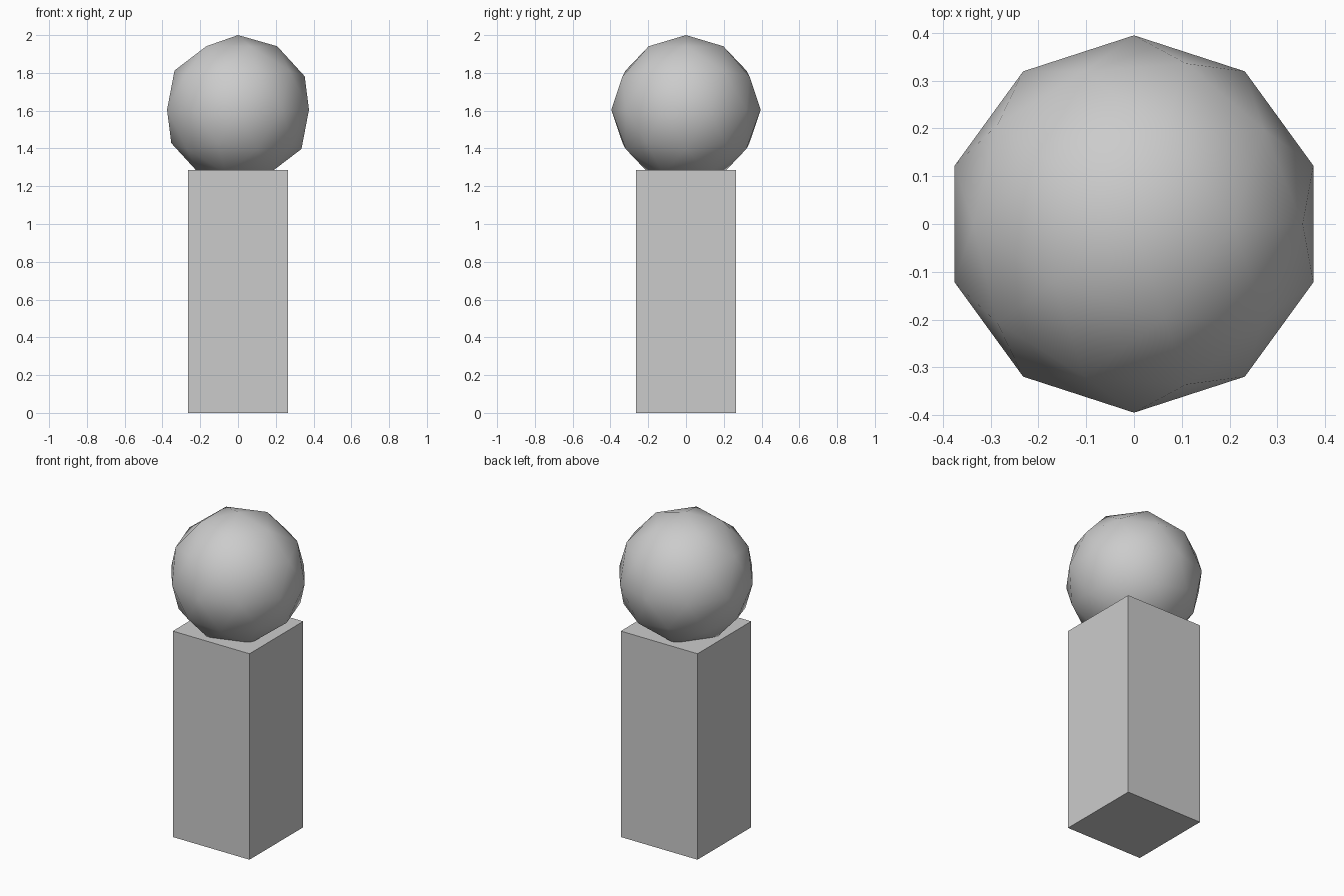
import bpy

if "Cube" in bpy.data.objects:
    bpy.data.objects.remove(bpy.data.objects["Cube"])

POST_WIDTH, POST_HEIGHT = 0.53, 1.286
BALL_RADIUS = 0.395

# square post
bpy.ops.mesh.primitive_cube_add(size=1, location=(0, 0, POST_HEIGHT / 2))
post = bpy.context.object
post.name = "post"
post.scale = (POST_WIDTH, POST_WIDTH, POST_HEIGHT)
bpy.ops.object.transform_apply(location=False, rotation=False, scale=True)

# low-poly smooth ball, sunk slightly into the post top
bpy.ops.mesh.primitive_ico_sphere_add(subdivisions=2, radius=BALL_RADIUS,
                                      location=(0, 0, 2 - BALL_RADIUS))
ball = bpy.context.object
ball.name = "ball"
bpy.ops.object.shade_smooth()
